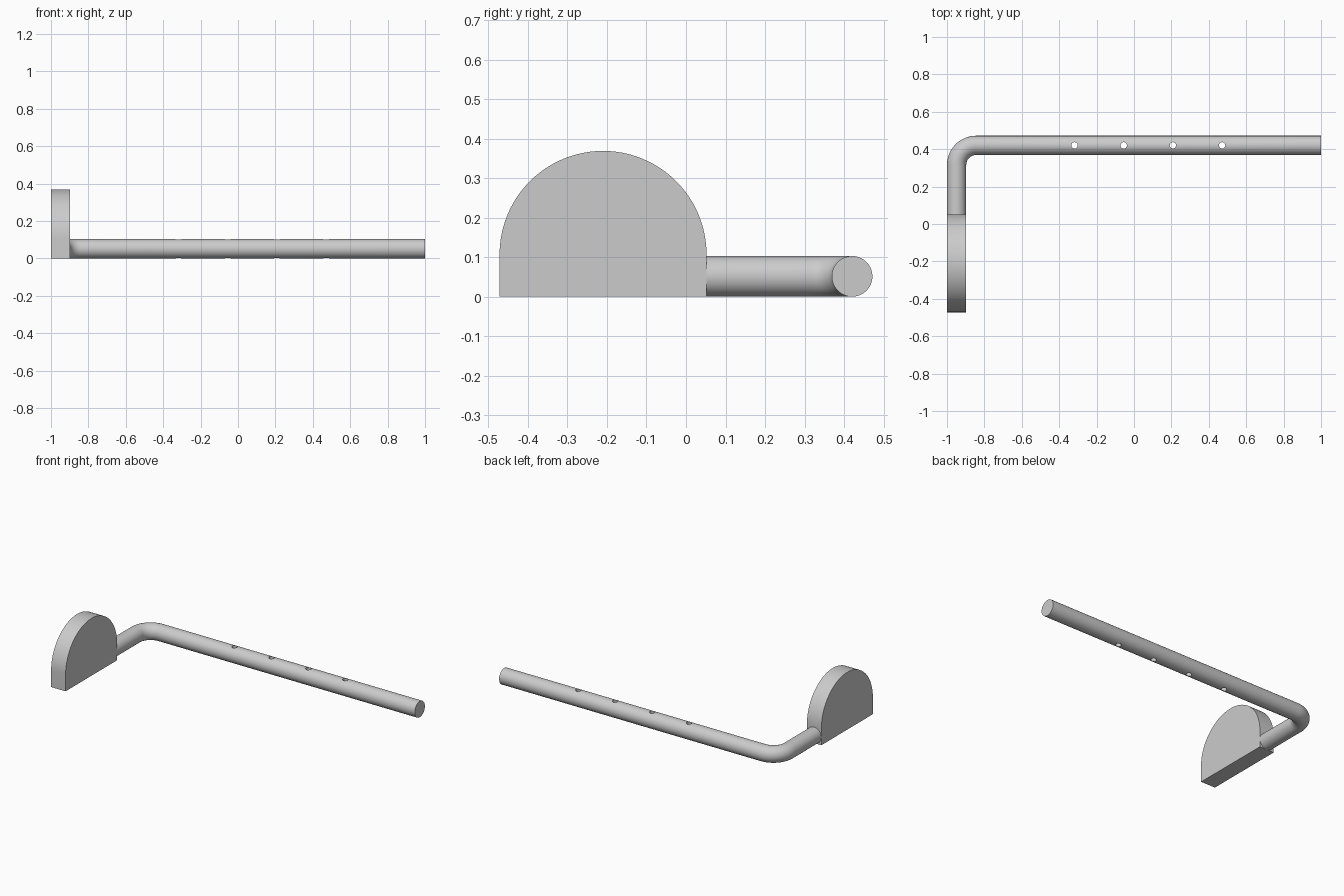
import bpy, bmesh, math

default_cube = bpy.data.objects.get("Cube")
if default_cube:
    bpy.data.objects.remove(default_cube, do_unlink=True)

R = 0.0515            # tube radius
BEND = 0.105          # centreline bend radius
SIDE_X = -1 + R       # centreline of the short leg
ROD_Y = 0.472 - R     # centreline of the long rod
PLATE_BACK = 0.052

grey = bpy.data.materials.new("plain grey")
grey.use_nodes = True
colour = (0.6, 0.6, 0.6, 1)
grey.diffuse_color = colour
grey.node_tree.nodes["Principled BSDF"].inputs["Base Color"].default_value = colour


def select_only(obj):
    bpy.ops.object.select_all(action='DESELECT')
    obj.select_set(True)
    bpy.context.view_layer.objects.active = obj


def finish(obj):
    obj.data.materials.clear()
    obj.data.materials.append(grey)
    select_only(obj)
    bpy.ops.object.shade_smooth_by_angle(angle=math.radians(35))


def arc(cy, cz, r, start, end, steps):
    for i in range(steps + 1):
        a = start + (end - start) * i / steps
        yield cy + r * math.cos(a), cz + r * math.sin(a)


# Bent tube: short leg, rounded corner, long rod
path = [(SIDE_X, PLATE_BACK)]
path += arc(SIDE_X + BEND, ROD_Y - BEND, BEND, math.pi, math.pi / 2, 16)
path += [(1, ROD_Y)]
curve = bpy.data.curves.new("bent_tube", 'CURVE')
curve.dimensions = '3D'
curve.bevel_depth = R
curve.bevel_resolution = 18
curve.use_fill_caps = True
spline = curve.splines.new('POLY')
spline.points.add(len(path) - 1)
for point, (x, y) in zip(spline.points, path):
    point.co = (x, y, R, 1)
tube = bpy.data.objects.new("bent_tube", curve)
bpy.context.collection.objects.link(tube)
select_only(tube)
bpy.ops.object.convert(target='MESH')
tube = bpy.context.object
bm = bmesh.new()
bm.from_mesh(tube.data)
bmesh.ops.remove_doubles(bm, verts=bm.verts, dist=0.0001)
bmesh.ops.recalc_face_normals(bm, faces=bm.faces)
bm.to_mesh(tube.data)
bm.free()

# Four holes drilled down through the rod
for i in range(4):
    bpy.ops.mesh.primitive_cylinder_add(
        vertices=24, radius=0.017, depth=0.3,
        location=(-0.318 + 0.263 * i, ROD_Y, R))
    drill = bpy.context.object
    drill.name = "hole_cutter"
    cut = tube.modifiers.new("hole", 'BOOLEAN')
    cut.operation = 'DIFFERENCE'
    cut.solver = 'EXACT'
    cut.object = drill
    select_only(tube)
    bpy.ops.object.modifier_apply(modifier=cut.name)
    bpy.data.objects.remove(drill, do_unlink=True)
finish(tube)

# Arched end plate with a flat base
radius = 0.262
centre_y = PLATE_BACK - radius
outline = [(centre_y - radius, 0), (PLATE_BACK, 0)]
outline += arc(centre_y, 0.107, radius, 0, math.pi, 48)
bm = bmesh.new()
face = bm.faces.new([bm.verts.new((-1, y, z)) for y, z in outline])
extruded = bmesh.ops.extrude_face_region(bm, geom=[face])["geom"]
bmesh.ops.translate(bm, vec=(2 * R, 0, 0),
                    verts=[v for v in extruded if isinstance(v, bmesh.types.BMVert)])
bmesh.ops.recalc_face_normals(bm, faces=bm.faces)
mesh = bpy.data.meshes.new("arched_plate")
bm.to_mesh(mesh)
bm.free()
plate = bpy.data.objects.new("arched_plate", mesh)
bpy.context.collection.objects.link(plate)
finish(plate)
